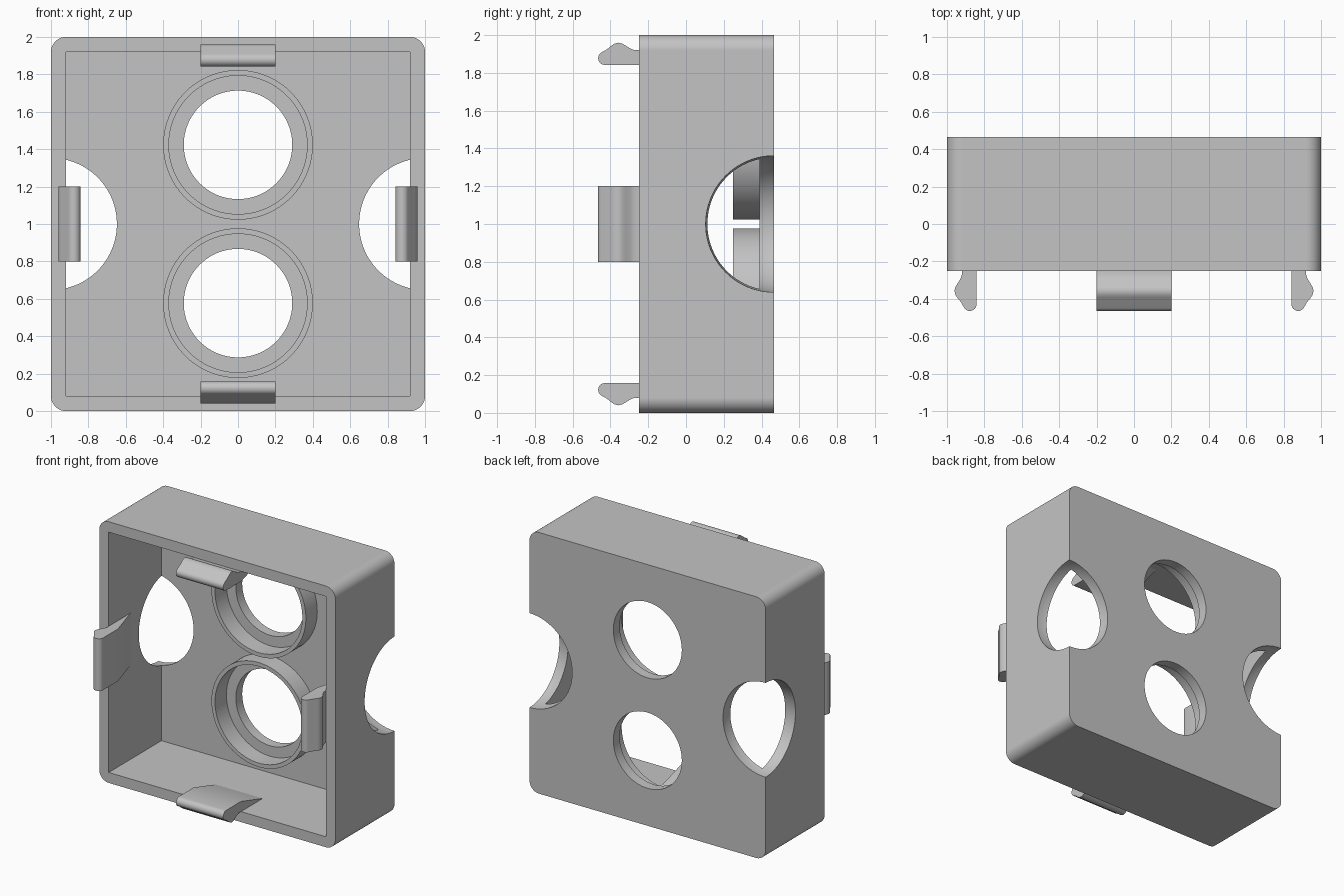
import bpy, bmesh
from math import cos, sin, pi
from mathutils import Matrix, Vector

if "Cube" in bpy.data.objects:
    bpy.data.objects.remove(bpy.data.objects["Cube"], do_unlink=True)

FRONT, BACK, PANEL = -0.25, 0.465, 0.388
WALL, CORNER, MID = 0.08, 0.08, 1.0
HOLE_HEIGHTS = (MID - 0.423, MID + 0.423)

grey = bpy.data.materials.new("light_grey")
grey.use_nodes = True
colour = (0.55, 0.55, 0.55, 1)
grey.diffuse_color = colour
grey.node_tree.nodes["Principled BSDF"].inputs["Base Color"].default_value = colour


def finish(name, bm):
    bmesh.ops.recalc_face_normals(bm, faces=bm.faces)
    mesh = bpy.data.meshes.new(name)
    bm.to_mesh(mesh)
    bm.free()
    mesh.materials.append(grey)
    obj = bpy.data.objects.new(name, mesh)
    bpy.context.collection.objects.link(obj)
    return obj


def activate(obj):
    bpy.ops.object.select_all(action="DESELECT")
    obj.select_set(True)
    bpy.context.view_layer.objects.active = obj


def smooth(obj):
    activate(obj)
    bpy.ops.object.shade_smooth_by_angle(angle=pi / 6)


def extrude(name, points, offset):
    """Solid swept from a flat outline along an offset."""
    bm = bmesh.new()
    face = bm.faces.new([bm.verts.new(p) for p in points])
    swept = bmesh.ops.extrude_face_region(bm, geom=[face], use_keep_orig=True)
    verts = [v for v in swept["geom"] if isinstance(v, bmesh.types.BMVert)]
    bmesh.ops.translate(bm, verts=verts, vec=offset)
    return finish(name, bm)


def circle(radius, y, z, count=96):
    return [(radius * cos(2 * pi * i / count), y, z + radius * sin(2 * pi * i / count))
            for i in range(count)]


def cut(obj, cutter):
    cutter.hide_render = True
    mod = obj.modifiers.new("cut", "BOOLEAN")
    mod.operation, mod.solver, mod.object = "DIFFERENCE", "EXACT", cutter
    activate(obj)
    bpy.ops.object.modifier_apply(modifier=mod.name)
    bpy.data.objects.remove(cutter, do_unlink=True)


# Housing: block with rounded upright corners
outline = []
for k, (sx, sz) in enumerate([(1, 1), (-1, 1), (-1, -1), (1, -1)]):
    for i in range(13):
        a = pi / 2 * (k + i / 12)
        outline.append((sx * (1 - CORNER) + CORNER * cos(a), FRONT,
                        MID + sz * (1 - CORNER) + CORNER * sin(a)))
housing = extrude("housing", outline, (0, BACK - FRONT, 0))

# Open front cavity
w = 1 - WALL
square = [(x * w, FRONT - 0.1, MID + z * w) for x, z in ((1, 1), (-1, 1), (-1, -1), (1, -1))]
cut(housing, extrude("cavity_cutter", square, (0, PANEL - FRONT + 0.1, 0)))

# Two round holes through the back panel
for z in HOLE_HEIGHTS:
    cut(housing, extrude("hole_cutter", circle(0.29, PANEL - 0.1, z), (0, 0.3, 0)))

# Spherical finger notches on the back side edges
for side in (-1, 1):
    bm = bmesh.new()
    bmesh.ops.create_uvsphere(bm, u_segments=80, v_segments=48, radius=0.361)
    turn = Matrix.Rotation(0.13, 4, "X") @ Matrix.Rotation(0.07, 4, "Y")
    bm.transform(Matrix.Translation((side, BACK, MID)) @ turn)
    cut(housing, finish("notch_cutter", bm))
smooth(housing)
weighted = housing.modifiers.new("flat_face_normals", "WEIGHTED_NORMAL")
weighted.keep_sharp = True

# Raised collars around the holes, inside the housing
for label, z in zip(("lower", "upper"), HOLE_HEIGHTS):
    bm = bmesh.new()
    loops = [[bm.verts.new(p) for p in circle(r, y, z)]
             for r, y in ((0.4, 0.25), (0.4, PANEL + 0.01), (0.37, PANEL + 0.01), (0.37, 0.25))]
    for k in range(4):
        a, b = loops[k], loops[(k + 1) % 4]
        for i in range(len(a)):
            j = (i + 1) % len(a)
            bm.faces.new((a[i], a[j], b[j], b[i]))
    smooth(finish(label + "_collar", bm))

# Snap clips: (distance from centre, depth) profile, one per wall
tip = [(0.878 + 0.036 * cos(a), -0.429 + 0.036 * sin(a))
       for a in [-pi / 5 - i * pi * 0.8 / 10 for i in range(11)]]
bump = [(0.92, FRONT), (0.921, -0.275), (0.929, -0.295), (0.946, -0.322),
        (0.955, -0.338), (0.96, -0.358), (0.955, -0.378), (0.945, -0.394),
        (0.925, -0.418)]
profile = [(0.842, FRONT), (0.922, 0.02), (0.93, 0.02), (0.93, -0.24)] + bump + tip
for k, label in enumerate(("left", "top", "right", "bottom")):
    out = Vector((cos(k * pi / 2), 0, sin(k * pi / 2)))
    along = Vector((-out.z, 0, out.x))
    centre = Vector((0, 0, MID))
    points = [centre + out * r + Vector((0, y, 0)) - along * 0.2 for r, y in profile]
    smooth(extrude(label + "_clip", points, along * 0.4))
